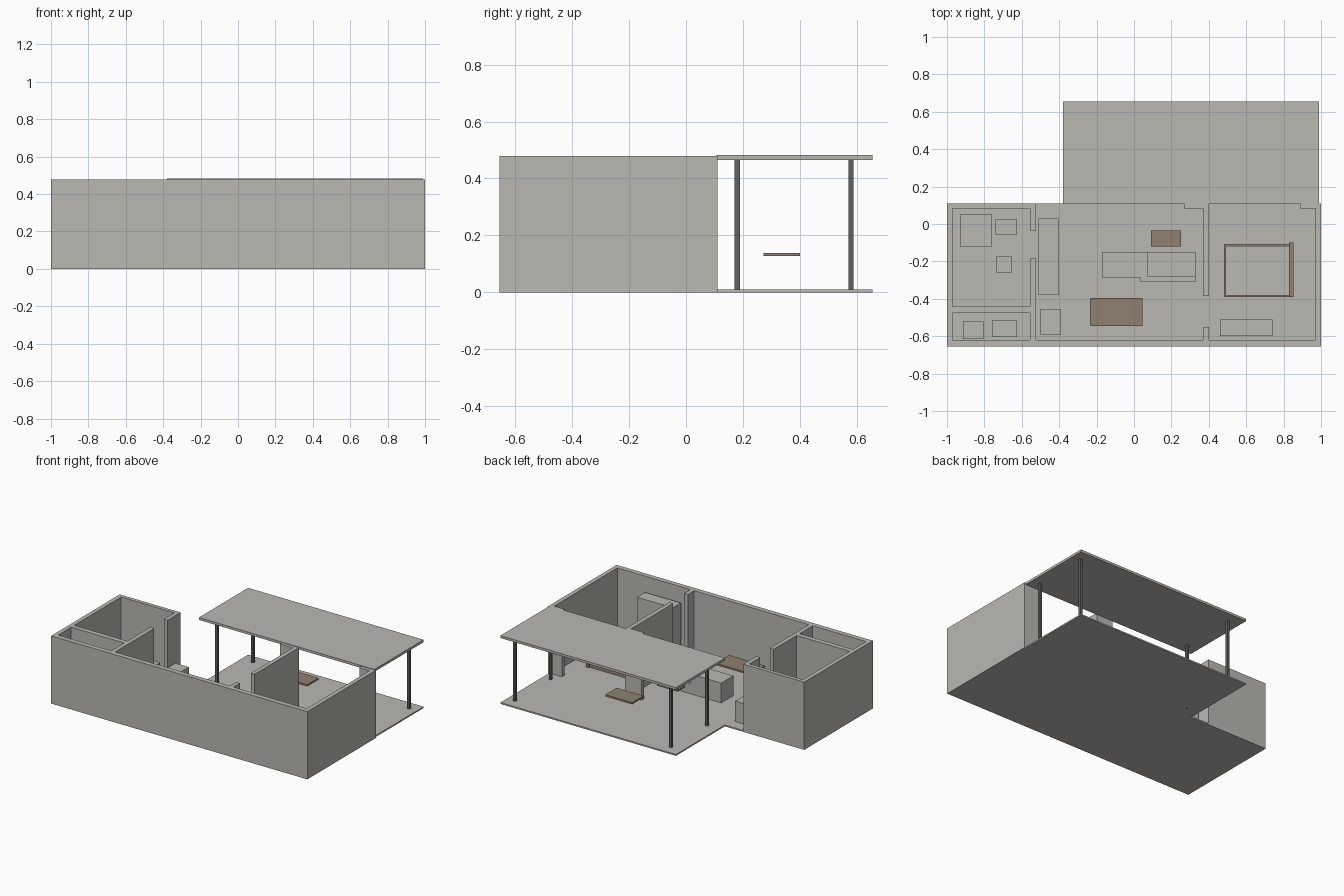
import bpy
import bmesh

cube = bpy.data.objects.get("Cube")
if cube:
    bpy.data.objects.remove(cube, do_unlink=True)


def material(name, rgb):
    m = bpy.data.materials.new(name)
    m.use_nodes = True
    m.diffuse_color = (*rgb, 1)
    m.node_tree.nodes["Principled BSDF"].inputs["Base Color"].default_value = (*rgb, 1)
    return m


PLASTER = material("warm_grey_plaster", (0.49, 0.48, 0.45))
WOOD = material("brown_wood", (0.28, 0.22, 0.17))
METAL = material("dark_grey_metal", (0.12, 0.12, 0.12))


def boxes(name, mat, *bounds):
    """One object made of boxes, each given as x0, x1, y0, y1, z0, z1."""
    bm = bmesh.new()
    for x0, x1, y0, y1, z0, z1 in bounds:
        verts = bmesh.ops.create_cube(bm, size=1)["verts"]
        for v in verts:
            v.co.x = x1 if v.co.x > 0 else x0
            v.co.y = y1 if v.co.y > 0 else y0
            v.co.z = z1 if v.co.z > 0 else z0
    mesh = bpy.data.meshes.new(name)
    bm.to_mesh(mesh)
    bm.free()
    mesh.materials.append(mat)
    ob = bpy.data.objects.new(name, mesh)
    bpy.context.collection.objects.link(ob)
    return ob


# Overall levels
FLOOR, WALL_TOP = 0.01, 0.478
FRONT, FRONT_IN = -0.655, -0.62
BACK, BACK_IN = 0.11, 0.083


def wall(name, x0, x1, y0, y1):
    boxes(name, PLASTER, (x0, x1, y0, y1, 0, WALL_TOP))


def block(name, x0, x1, y0, y1, top, mat=PLASTER, bottom=FLOOR):
    boxes(name, mat, (x0, x1, y0, y1, bottom, top))


# Floors
boxes("house_floor", PLASTER, (-0.998, 0.998, -0.653, BACK, 0, FLOOR))
boxes("porch_floor", PLASTER, (-0.38, 0.99, BACK, 0.655, 0, FLOOR))

# Outer walls
wall("front_wall", -1, 1, FRONT, FRONT_IN)
wall("right_wall", -1, -0.97, FRONT_IN, BACK)
wall("left_wall", 0.97, 1, FRONT_IN, BACK)
wall("back_wall_bathroom", -0.97, -0.555, BACK_IN, BACK)
wall("back_wall_living_stub", 0.27, 0.37, BACK_IN, BACK)
wall("back_wall_bedroom_stub", 0.89, 0.97, BACK_IN, BACK)

# Inner walls with full-height door gaps
wall("bathroom_wall_back", -0.555, -0.525, -0.035, BACK)
wall("bathroom_wall_front", -0.555, -0.525, FRONT_IN, -0.185)
wall("utility_wall", -0.97, -0.555, -0.475, -0.44)
wall("bedroom_wall_back", 0.37, 0.4, -0.385, BACK)
wall("bedroom_wall_front", 0.37, 0.4, FRONT_IN, -0.55)

# Porch roof and posts
boxes("porch_roof", PLASTER, (-0.38, 0.99, 0.107, 0.655, 0.465, 0.482))
R = 0.009
for side, x in (("left", 0.93), ("right", -0.29)):
    for depth, y in (("inner", 0.18), ("outer", 0.58)):
        boxes(f"porch_post_{depth}_{side}", METAL, (x - R, x + R, y - R, y + R, 0, 0.465))

# Bathroom and utility room
block("shower_tray", -0.93, -0.76, -0.12, 0.05, 0.03)
block("washbasin", -0.74, -0.625, -0.055, 0.025, 0.13)
block("toilet", -0.735, -0.655, -0.26, -0.17, 0.075)
block("washing_machine", -0.915, -0.805, -0.615, -0.52, 0.155)
block("laundry_sink", -0.76, -0.625, -0.605, -0.515, 0.155)

# Kitchen and living room
block("kitchen_counter", -0.51, -0.405, -0.38, 0.03, 0.155)
block("refrigerator", -0.5, -0.39, -0.59, -0.455, 0.32)
block("kitchen_island", -0.17, 0.075, -0.285, -0.15, 0.15)
block("sofa_seat", 0.075, 0.33, -0.28, -0.15, 0.08)
block("sofa_back", 0.035, 0.33, -0.31, -0.28, 0.145)

# Table tops
block("coffee_table_top", 0.09, 0.25, -0.12, -0.035, 0.075, WOOD, 0.063)
block("dining_table_top", -0.235, 0.045, -0.545, -0.395, 0.139, WOOD, 0.127)
block("porch_table_top", 0.14, 0.35, 0.273, 0.4, 0.139, WOOD, 0.127)

# Bedroom
block("bed_frame", 0.48, 0.83, -0.39, -0.108, 0.055, WOOD)
block("mattress", 0.488, 0.828, -0.381, -0.117, 0.095, PLASTER, 0.055)
block("headboard", 0.83, 0.852, -0.39, -0.1, 0.18, WOOD)
block("wardrobe", 0.46, 0.74, -0.6, -0.51, 0.375)
